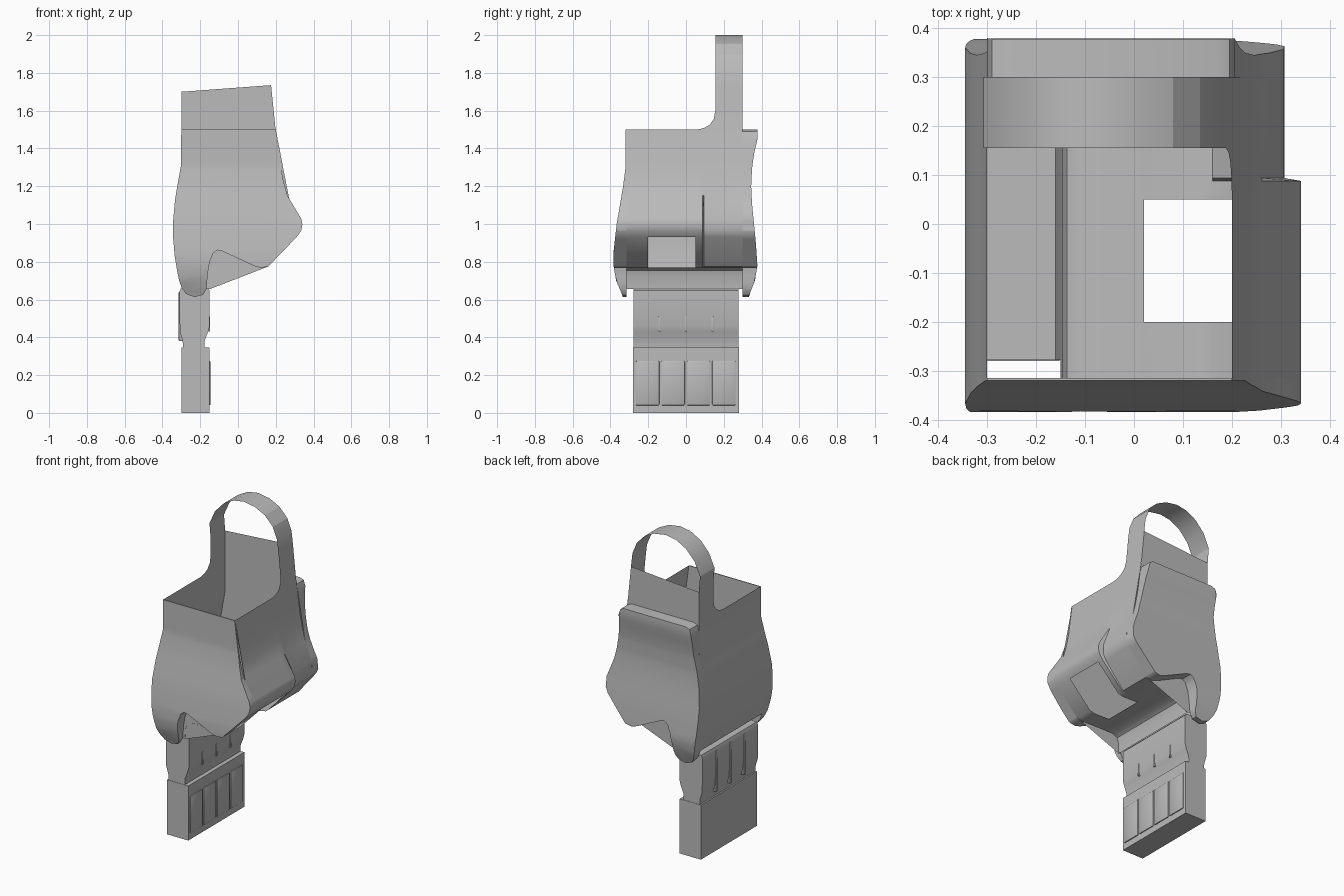
import bpy, bmesh, math
from mathutils import Vector

if "Cube" in bpy.data.objects:
    bpy.data.objects.remove(bpy.data.objects["Cube"])

grey = bpy.data.materials.new("plain_grey")
grey.diffuse_color = (0.5, 0.5, 0.5, 1)
grey.use_nodes = True
grey.node_tree.nodes["Principled BSDF"].inputs["Base Color"].default_value = grey.diffuse_color


def finish(name, bm, angle=35):
    bmesh.ops.remove_doubles(bm, verts=bm.verts, dist=0.0004)
    bmesh.ops.recalc_face_normals(bm, faces=bm.faces)
    me = bpy.data.meshes.new(name)
    bm.to_mesh(me)
    bm.free()
    me.materials.append(grey)
    ob = bpy.data.objects.new(name, me)
    bpy.context.collection.objects.link(ob)
    bpy.ops.object.select_all(action='DESELECT')
    ob.select_set(True)
    bpy.context.view_layer.objects.active = ob
    bpy.ops.object.shade_smooth_by_angle(angle=math.radians(angle))
    return ob


def lookup(table, z):
    """Piecewise linear value from (z, value) pairs sorted by falling z."""
    if z >= table[0][0]:
        return table[0][1]
    for (z0, a), (z1, b) in zip(table, table[1:]):
        if z >= z1:
            return b + (a - b) * (z - z1) / (z0 - z1)
    return table[-1][1]


def recess(x, z):
    """The rear part of the right wall bulges a little less."""
    return x - 0.035 * max(0, 1 - abs(z - 1.0) / 0.16) if x > 0.1 else x


# Shared outlines in x, z
left = [(-0.30, 1.5), (-0.30, 1.32), (-0.318, 1.22), (-0.333, 1.13), (-0.345, 1.0),
        (-0.343, 0.92), (-0.335, 0.83), (-0.322, 0.75), (-0.312, 0.70)]
right = [(0.16, 0.775), (0.31, 0.93), (0.335, 0.965), (0.341, 1.0), (0.334, 1.03),
         (0.262, 1.15), (0.24, 1.23), (0.225, 1.31), (0.2, 1.5)]
hook = [(-0.297, 0.66), (-0.275, 0.63), (-0.23, 0.613), (-0.185, 0.625), (-0.167, 0.655),
        (-0.16, 0.74), (-0.15, 0.80), (-0.132, 0.845), (-0.11, 0.862), (-0.08, 0.855),
        (0.08, 0.78), (0.12, 0.767)]

front_depth = [(1.5, .32), (1.3, .32), (1.2, .333), (1.1, .35), (1.0, .367), (.85, .384),
               (.78, .384), (.7, .37), (.62, .335)]
back_depth = [(1.5, .378), (1.45, .38), (1.4, .365), (1.3, .35), (1.2, .345), (1.1, .35),
              (.9, .37), (.78, .378), (.7, .365), (.62, .333)]


# Contoured cover plates with rounded rims
def plate(name, outline, sign, inner, depth):
    bm = bmesh.new()
    f = bm.faces.new([bm.verts.new((x, 0, z)) for x, z in outline])
    bmesh.ops.inset_region(bm, faces=[f], thickness=0.018, use_even_offset=True)
    for v in f.verts:
        v.co.y = 1                       # marks the raised middle
    for i in range(19):
        bmesh.ops.bisect_plane(bm, geom=bm.verts[:] + bm.edges[:] + bm.faces[:],
                               plane_co=(0, 0, 0.641 + i * 0.0465), plane_no=(0, 0, 1))
    rim = [e for e in bm.edges if e.is_boundary]
    for v in bm.verts:
        outer = lookup(depth, v.co.z)
        d = outer - inner
        low = inner + max(d - 0.018, d * 0.5)
        v.co.y = sign * (low + (outer - low) * v.co.y)
    ext = bmesh.ops.extrude_edge_only(bm, edges=rim)["geom"]
    for v in ext:
        if isinstance(v, bmesh.types.BMVert):
            v.co.y = sign * inner
    bmesh.ops.holes_fill(bm, edges=[e for e in bm.edges if e.is_boundary], sides=0)
    bmesh.ops.triangulate(bm, faces=[f for f in bm.faces if len(f.verts) > 4])
    finish(name, bm, 40)


plate("front_plate", left + hook + right, -1, 0.315, front_depth)
back_left = [(-0.265, 1.5), (-0.29, 1.49), (-0.30, 1.455)] + left[1:]
back_right = [(recess(x, z), z) for x, z in right[:-1]] + [(0.205, 1.455), (0.195, 1.49), (0.17, 1.5)]
plate("back_plate", back_left + hook + back_right, 1, 0.30, back_depth)

# Thin open shell: side walls, floor and inner end walls
floor = [(-0.15, 0.655), (-0.147, 0.72), (-0.137, 0.753), (-0.11, 0.77), (0.02, 0.77), (0.12, 0.767)]
ys = [-0.315, -0.2, 0.05, 0.088, 0.094, 0.30]


def wall_point(x, z, y):
    return (recess(x, z) if y > 0.09 else x, y, z)


bm = bmesh.new()
for path in (left, floor + right):
    for a, b in zip(path, path[1:]):
        for y0, y1 in zip(ys, ys[1:]):
            opening = y0 == -0.2 and 0.02 <= a[0] and b[1] <= 0.94 and a[1] < 0.8
            if not opening:
                bm.faces.new([bm.verts.new(wall_point(*p, y)) for p, y in
                              ((a, y0), (b, y0), (b, y1), (a, y1))])
for y in (-0.314, 0.30):
    cap = bm.faces.new([bm.verts.new(wall_point(x, z, y)) for x, z in left + floor + right])
    bmesh.ops.triangulate(bm, faces=[cap])
finish("shell_body", bm)

# Looped strap rising from the shell with filleted feet
strap = [(-0.30, 1.5), (-0.30, 1.508), (-0.30, 1.525), (-0.30, 1.555), (-0.30, 1.6), (-0.30, 1.7),
         (-0.308, 1.80), (-0.27, 1.885), (-0.21, 1.95), (-0.14, 1.988), (-0.07, 2.0),
         (0.01, 1.987), (0.08, 1.953), (0.135, 1.895), (0.165, 1.82), (0.175, 1.735),
         (0.188, 1.6), (0.193, 1.555), (0.197, 1.525), (0.199, 1.508), (0.2, 1.5)]
fillet = [(1.6, .155), (1.555, .147), (1.525, .125), (1.508, .095), (1.5, .06)]
bm = bmesh.new()
for (x0, z0), (x1, z1) in zip(strap, strap[1:]):
    y0, y1 = lookup(fillet, z0), lookup(fillet, z1)
    bm.faces.new([bm.verts.new(p) for p in
                  ((x0, y0, z0), (x1, y1, z1), (x1, 0.30, z1), (x0, 0.30, z0))])
finish("strap_loop", bm, 20)

# Slanted panel closing the back of the strap
bm = bmesh.new()
bm.faces.new([bm.verts.new(p) for p in ((-0.30, 0.30, 1.49), (0.2, 0.30, 1.49),
                                        (0.175, 0.30, 1.735), (-0.30, 0.30, 1.70))])
finish("strap_back_panel", bm)


def box(name, x0, x1, y0, y1, z0, z1, bevel=0):
    bm = bmesh.new()
    bmesh.ops.create_cube(bm, size=1)
    for v in bm.verts:
        v.co = Vector(((x0 + x1) / 2 + v.co.x * (x1 - x0), (y0 + y1) / 2 + v.co.y * (y1 - y0),
                       (z0 + z1) / 2 + v.co.z * (z1 - z0)))
    if bevel:
        bmesh.ops.bevel(bm, geom=bm.edges[:], offset=bevel, segments=2, affect='EDGES', profile=0.5)
    finish(name, bm)


# Lower block with raised side panels
box("plug_base", -0.30, -0.152, -0.28, 0.28, 0, 0.345)
for i in range(4):
    y = -0.265 + i * 0.1345
    box("plug_base_panel", -0.17, -0.146, y, y + 0.124, 0.04, 0.275, 0.005)

# Upper block, waisted towards the base
side = [(-0.29, 0.34), (-0.293, 0.38), (-0.308, 0.43), (-0.31, 0.64), (-0.302, 0.66),
        (-0.16, 0.66), (-0.15, 0.648), (-0.15, 0.46), (-0.158, 0.43), (-0.176, 0.385), (-0.178, 0.34)]
bm = bmesh.new()
f = bm.faces.new([bm.verts.new((x, -0.278, z)) for x, z in side])
ext = bmesh.ops.extrude_face_region(bm, geom=[f])["geom"]
bmesh.ops.translate(bm, vec=(0, 0.556, 0), verts=[v for v in ext if isinstance(v, bmesh.types.BMVert)])
finish("plug_neck", bm)

# Ribs on both faces of the neck
for y in (-0.14, 0, 0.14):
    box("neck_rib_right", -0.18, -0.147, y - 0.005, y + 0.005, 0.43, 0.51, 0.002)
    box("neck_rib_left", -0.314, -0.29, y - 0.008, y + 0.008, 0.38, 0.64, 0.003)
